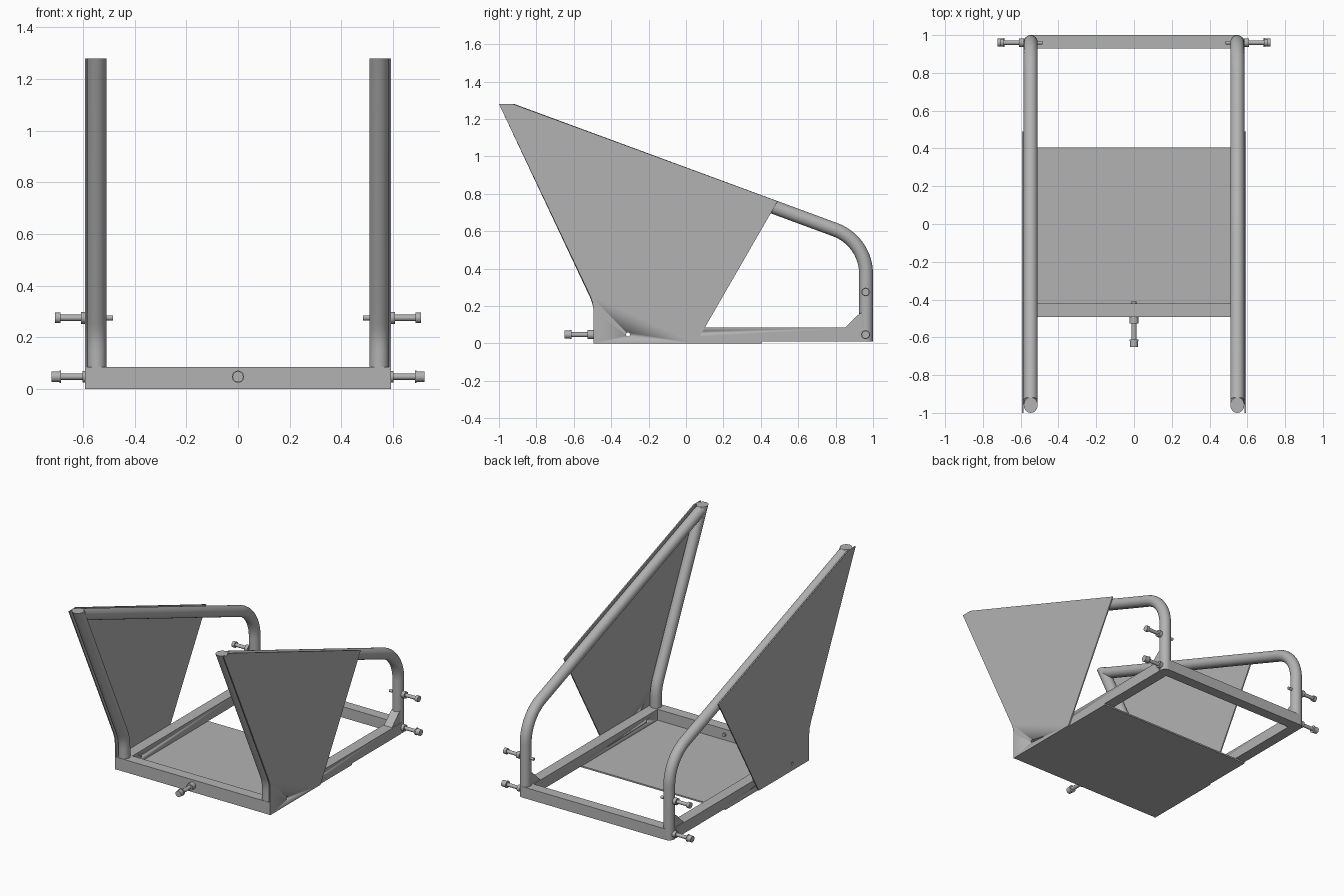
import bpy, bmesh, math
from mathutils import Vector, Matrix

cube = bpy.data.objects.get("Cube")
if cube:
    bpy.data.objects.remove(cube, do_unlink=True)

steel = bpy.data.materials.new("steel grey")
steel.use_nodes = True
GREY = (0.45, 0.45, 0.45, 1)
steel.diffuse_color = GREY
steel.node_tree.nodes["Principled BSDF"].inputs["Base Color"].default_value = GREY

TUBE_X, R, WALL = 0.547, 0.037, 0.008
TOP, RAIL_TOP, FLOOR = 1.28, 0.085, 0.01
INNER, OUTER, SKIN = TUBE_X - R, TUBE_X + R, 0.592


def finish(name, bm, mirror=False):
    bmesh.ops.recalc_face_normals(bm, faces=bm.faces)
    mesh = bpy.data.meshes.new(name)
    bm.to_mesh(mesh)
    bm.free()
    ob = bpy.data.objects.new(name, mesh)
    bpy.context.collection.objects.link(ob)
    mesh.materials.append(steel)
    bpy.ops.object.select_all(action="DESELECT")
    ob.select_set(True)
    bpy.context.view_layer.objects.active = ob
    bpy.ops.object.shade_smooth_by_angle(angle=math.radians(35))
    if mirror:
        ob.modifiers.new("both sides", "MIRROR")
    return ob


def box(name, lo, hi, mirror=False):
    lo, hi = Vector(lo), Vector(hi)
    bm = bmesh.new()
    bmesh.ops.create_cube(bm, size=1)
    bmesh.ops.scale(bm, vec=hi - lo, verts=bm.verts)
    bmesh.ops.translate(bm, vec=(lo + hi) / 2, verts=bm.verts)
    return finish(name, bm, mirror)


def plate(name, outline, x0, x1):
    """Extrude a side outline (y, z) across x, on both sides."""
    bm = bmesh.new()
    face = bm.faces.new([bm.verts.new((x0, y, z)) for y, z in outline])
    out = bmesh.ops.extrude_face_region(bm, geom=[face])["geom"]
    moved = [v for v in out if isinstance(v, bmesh.types.BMVert)]
    bmesh.ops.translate(bm, vec=(x1 - x0, 0, 0), verts=moved)
    return finish(name, bm, True)


def fillet(start, corner, end, tangent, steps):
    """Path start-corner-end with the corner rounded to an arc."""
    s, c, e = Vector(start), Vector(corner), Vector(end)
    a, b = (s - c).normalized(), (e - c).normalized()
    half = a.angle(b) / 2
    radius = tangent * math.tan(half)
    axis = (a + b).normalized()
    centre = c + axis * tangent / math.cos(half)
    first, last = c + a * tangent - centre, c + b * tangent - centre
    arc = [centre + first.lerp(last, i / steps).normalized() * radius for i in range(steps + 1)]
    return [s] + arc + [e]


def tube(name, path, cut_z=None, sides=24):
    """Hollow pipe along a (y, z) path, optionally trimmed level at a height."""
    bm = bmesh.new()
    for radius in (R, R - WALL):
        rings = []
        for i, p in enumerate(path):
            d = (path[min(i + 1, len(path) - 1)] - path[max(i - 1, 0)]).normalized()
            if 0 < i < len(path) - 1:
                d = ((path[i + 1] - p).normalized() + (p - path[i - 1]).normalized()).normalized()
            ring = []
            for k in range(sides):
                t = math.tau * k / sides
                n = radius * math.sin(t)
                ring.append(bm.verts.new((TUBE_X + radius * math.cos(t), p.x - d.y * n, p.y + d.x * n)))
            rings.append(ring)
        for r0, r1 in zip(rings, rings[1:]):
            for k in range(sides):
                j = (k + 1) % sides
                bm.faces.new((r0[k], r0[j], r1[j], r1[k]))
    if cut_z:
        bmesh.ops.bisect_plane(bm, geom=bm.verts[:] + bm.edges[:] + bm.faces[:],
                               plane_co=(0, 0, cut_z), plane_no=(0, 0, 1), clear_outer=True)
    # close the pipe wall at each end
    rims = [e for e in bm.edges if e.is_boundary]
    middle = (path[0].y + path[-1].y) / 2
    for upper in (True, False):
        bmesh.ops.bridge_loops(bm, edges=[e for e in rims if (e.verts[0].co.z > middle) == upper])
    return finish(name, bm, True)


def bolt(name, profile, place, mirror=False):
    """Turn (radius, start, end) sections about x, then place them."""
    bm = bmesh.new()
    for radius, a, b in profile:
        bmesh.ops.create_cone(
            bm, cap_ends=True, segments=16, radius1=radius, radius2=radius, depth=b - a,
            matrix=place @ Matrix.Translation(((a + b) / 2, 0, 0)) @ Matrix.Rotation(math.pi / 2, 4, "Y"))
    return finish(name, bm, mirror)


# base frame
box("front_bar", (-OUTER, -0.493, FLOOR), (OUTER, -0.42, RAIL_TOP))
box("rear_bar", (-TUBE_X, 0.928, FLOOR), (TUBE_X, 1, RAIL_TOP))
rails = box("side_rail", (INNER, -0.42, FLOOR), (OUTER, 0.945, RAIL_TOP), True)
box("floor_plate", (-OUTER, -0.493, 0), (OUTER, 0.405, FLOOR))

# bent side tubes
tube("front_post", fillet((-0.455, RAIL_TOP), (-0.455, 0.21), (-0.983, 1.331), 0.06, 5), TOP)
tube("top_tube", fillet((-0.93, 1.245), (0.963, 0.547), (0.963, FLOOR), 0.176, 12))

# side panels and corner gussets
panels = plate("side_panel", [(-0.495, 0), (-0.495, 0.18), (-0.5, 0.22), (-0.515, 0.26), (-1, TOP),
                              (-0.925, TOP), (0.49, 0.76), (0.052, 0)], OUTER, SKIN)
plate("rear_gusset", [(0.85, RAIL_TOP), (0.96, RAIL_TOP), (0.96, 0.17), (0.928, 0.16)],
      TUBE_X - 0.03, TUBE_X + 0.03)

# bolts: tip, collar, shank, head
side = [(0.01, 0.484, 0.59), (0.023, 0.585, 0.608), (0.012, 0.6, 0.69), (0.02, 0.687, 0.708)]
low = [(0.022, 0.58, 0.603), (0.012, 0.6, 0.69), (0.024, 0.686, 0.692), (0.021, 0.69, 0.722)]
front = [(0.012, 0.41, 0.5), (0.024, 0.49, 0.527), (0.013, 0.52, 0.62), (0.024, 0.612, 0.62),
         (0.021, 0.618, 0.65)]
bolt("upper_rear_bolt", side, Matrix.Translation((0, 0.96, 0.275)), True)
bolt("lower_rear_bolt", low, Matrix.Translation((0, 0.96, 0.047)), True)
bolt("front_bolt", front, Matrix.Translation((0, 0, 0.047)) @ Matrix.Rotation(-math.pi / 2, 4, "Z"))

# drilled hole through rails and panels
drill = bolt("hole_cutter", [(0.011, -0.8, 0.8)], Matrix.Translation((0, -0.31, 0.047)))
drill.hide_render = True
drill.hide_viewport = True
for ob in (rails, panels):
    hole = ob.modifiers.new("hole", "BOOLEAN")
    hole.operation = "DIFFERENCE"
    hole.object = drill
